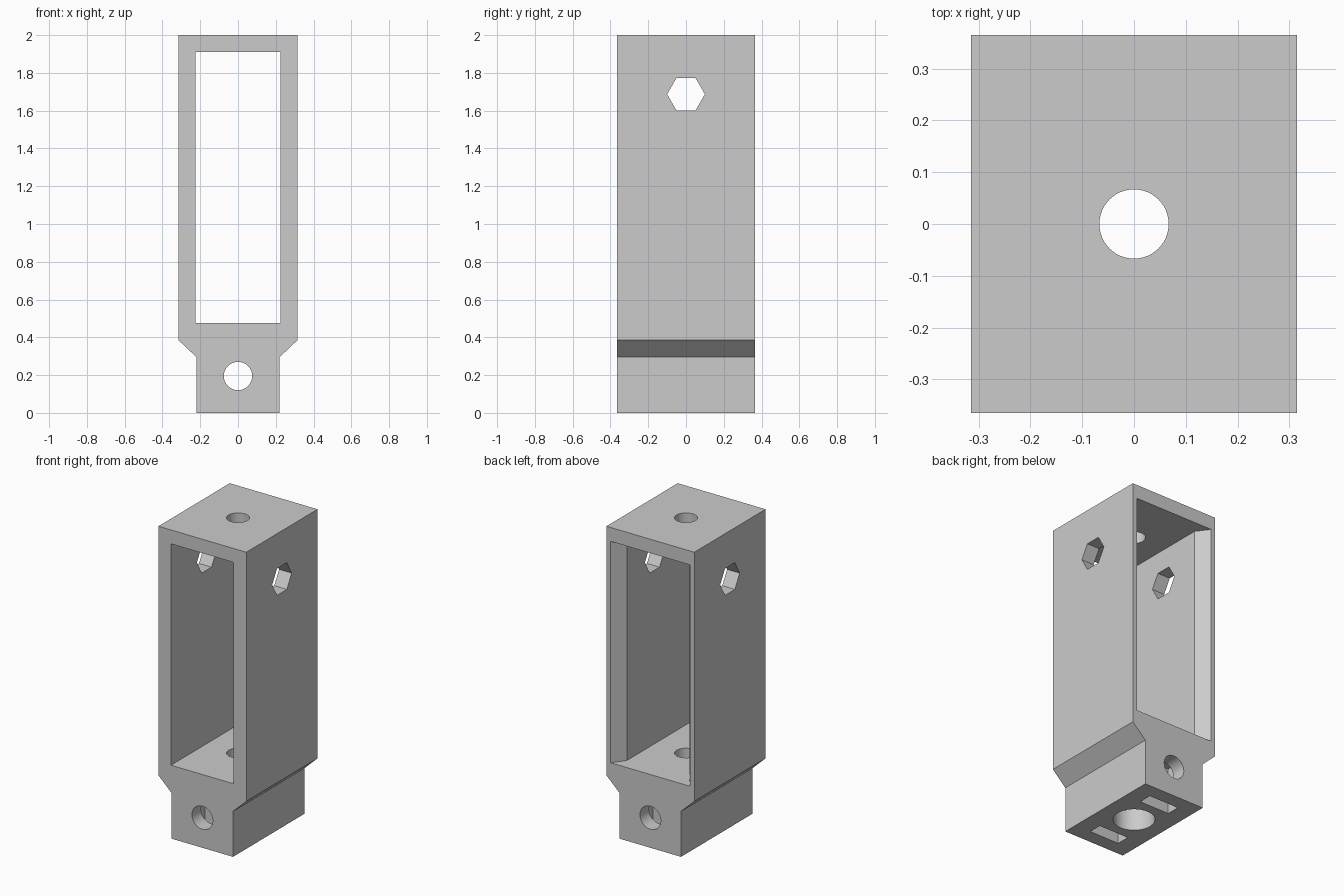
import bpy, bmesh
from math import pi
from mathutils import Matrix

cube = bpy.data.objects.get("Cube")
if cube:
    bpy.data.objects.remove(cube, do_unlink=True)

DEPTH = 0.365          # half depth of the bracket
WALL_Z = (0.475, 1.91)  # window floor and ceiling

grey = bpy.data.materials.new("plain grey")
grey.use_nodes = True
grey.diffuse_color = (0.6, 0.6, 0.6, 1)
grey.node_tree.nodes["Principled BSDF"].inputs["Base Color"].default_value = (0.6, 0.6, 0.6, 1)


def add_object(name, bm):
    bmesh.ops.recalc_face_normals(bm, faces=bm.faces)
    mesh = bpy.data.meshes.new(name)
    bm.to_mesh(mesh)
    bm.free()
    mesh.materials.append(grey)
    obj = bpy.data.objects.new(name, mesh)
    bpy.context.collection.objects.link(obj)
    return obj


def prism(name, outline, axis, start, end):
    """Extrude a 2D outline along y (outline is x, z) or z (outline is x, y)."""
    bm = bmesh.new()
    place = (lambda a, b: (a, start, b)) if axis == "y" else (lambda a, b: (a, b, start))
    face = bm.faces.new([bm.verts.new(place(a, b)) for a, b in outline])
    moved = bmesh.ops.extrude_face_region(bm, geom=[face])["geom"]
    offset = (0, end - start, 0) if axis == "y" else (0, 0, end - start)
    bmesh.ops.translate(bm, vec=offset, verts=[v for v in moved if isinstance(v, bmesh.types.BMVert)])
    return add_object(name, bm)


def box(name, x, y, z):
    return prism(name, [(x[0], y[0]), (x[1], y[0]), (x[1], y[1]), (x[0], y[1])], "z", *z)


def drill(name, radius, centre, length, axis, sides=48):
    bm = bmesh.new()
    turn = {"x": Matrix.Rotation(pi / 2, 4, "Y"),
            "y": Matrix.Rotation(pi / 2, 4, "X"),
            "z": Matrix.Identity(4)}[axis]
    bmesh.ops.create_cone(bm, cap_ends=True, segments=sides, radius1=radius, radius2=radius,
                          depth=length, matrix=Matrix.Translation(centre) @ turn)
    return add_object(name, bm)


# Bracket body: wide upper frame tapering to a narrow foot
half = [(0.22, 0), (0.22, 0.295), (0.315, 0.385), (0.315, 2)]
body = prism("bracket_body", half + [(-x, z) for x, z in reversed(half)], "y", -DEPTH, DEPTH)

# Window: straight from the front, flaring sideways at the back
flare = [(0.225, -0.5), (0.225, 0.285), (0.285, DEPTH), (0.285, 0.5)]
cutters = [prism("window_cutter", flare + [(-x, y) for x, y in reversed(flare)], "z", *WALL_Z)]

# Screw holes in roof and floor, with a wide socket under the floor
cutters.append(drill("roof_hole_cutter", 0.067, (0, 0, 2), 0.4, "z"))
cutters.append(drill("floor_hole_cutter", 0.067, (0, 0, 0.4), 0.4, "z"))
cutters.append(drill("socket_cutter", 0.123, (0, 0, 0.14), 0.48, "z"))

# Cross hole through the foot and hexagonal hole through both side walls
cutters.append(drill("foot_hole_cutter", 0.075, (0, 0, 0.195), 1, "y"))
hexagon = drill("hexagon_hole_cutter", 0.1, (0, 0, 0), 1, "z", 6)
flat_y = max(abs(v.co.y) for v in hexagon.data.vertices) > 0.095
if not flat_y:
    hexagon.data.transform(Matrix.Rotation(pi / 2, 4, "Z"))
hexagon.data.transform(Matrix.Translation((0, 0, 1.687)) @ Matrix.Rotation(pi / 2, 4, "Y"))
cutters.append(hexagon)

# Nut slots open at the underside
for side in (-1, 1):
    ys = sorted((side * 0.185, side * 0.272))
    cutters.append(box("nut_slot_cutter", (-0.107, 0.107), ys, (-0.1, 0.3)))

for cutter in cutters:
    cutter.hide_render = True
    cut = body.modifiers.new(cutter.name, "BOOLEAN")
    cut.operation = "DIFFERENCE"
    cut.solver = "EXACT"
    cut.object = cutter

# Bake the cuts, then discard the cutters
graph = bpy.context.evaluated_depsgraph_get()
finished = bpy.data.meshes.new_from_object(body.evaluated_get(graph))
body.modifiers.clear()
body.data = finished
for cutter in cutters:
    bpy.data.objects.remove(cutter, do_unlink=True)

finished.materials.clear()
finished.materials.append(grey)
for poly in finished.polygons:
    poly.material_index = 0

bpy.ops.object.select_all(action="DESELECT")
body.select_set(True)
bpy.context.view_layer.objects.active = body
bpy.ops.object.shade_smooth_by_angle(angle=pi / 6)
